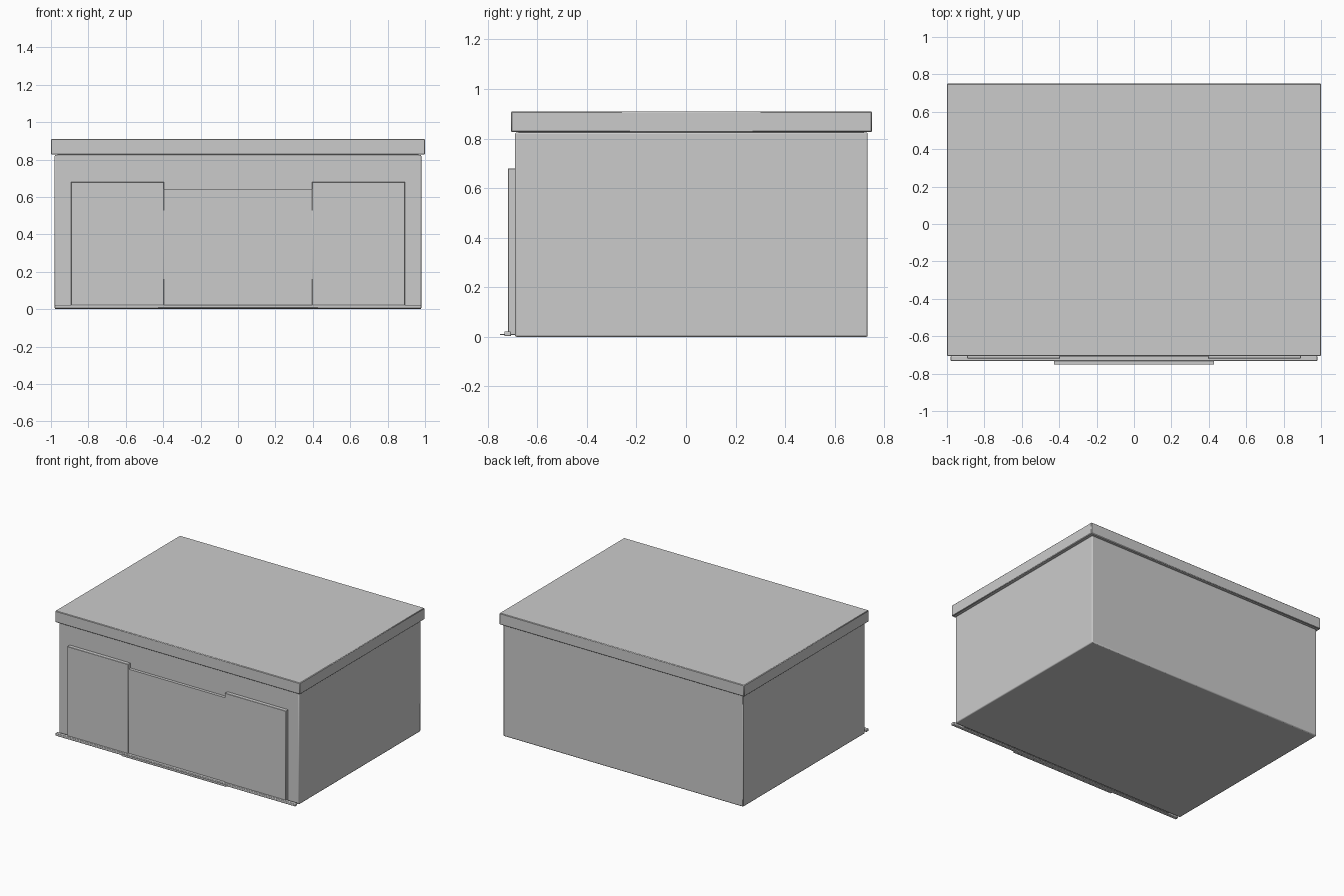
import bpy

if "Cube" in bpy.data.objects:
    bpy.data.objects.remove(bpy.data.objects["Cube"])


def box(name, x, y, z, bevel=0.0, segments=1):
    """Box from (min, max) ranges, with an optional edge bevel."""
    bpy.ops.mesh.primitive_cube_add(size=1)
    ob = bpy.context.object
    ob.name = name
    ob.location = [(a + b) / 2 for a, b in (x, y, z)]
    ob.scale = [b - a for a, b in (x, y, z)]
    bpy.ops.object.transform_apply(location=True, scale=True)
    if bevel:
        m = ob.modifiers.new("bevel", 'BEVEL')
        m.width = bevel
        m.segments = segments
        bpy.ops.object.shade_smooth_by_angle()
    return ob


# Main case and overhanging lid
box("case_body", (-0.98, 0.98), (-0.69, 0.733), (0.0, 0.825), 0.007, 2)
box("lid", (-1.0, 1.0), (-0.706, 0.75), (0.826, 0.91), 0.004)
box("lid_seat", (-0.965, 0.965), (-0.675, 0.718), (0.81, 0.83))

# Front panels: two tall side doors and a lower, slightly recessed centre
for side, label in ((-1, "left"), (1, "right")):
    xs = sorted((side * 0.395, side * 0.893))
    box("front_door_" + label, xs, (-0.718, -0.685), (0.008, 0.68), 0.002)
box("front_centre_panel", (-0.396, 0.396), (-0.712, -0.685), (0.008, 0.643))

# Bottom rail across the front with a thin pull plate
box("bottom_rail", (-0.98, 0.98), (-0.733, -0.706), (0.003, 0.022), 0.004, 2)
box("pull_plate", (-0.427, 0.427), (-0.75, -0.715), (0.008, 0.012))
